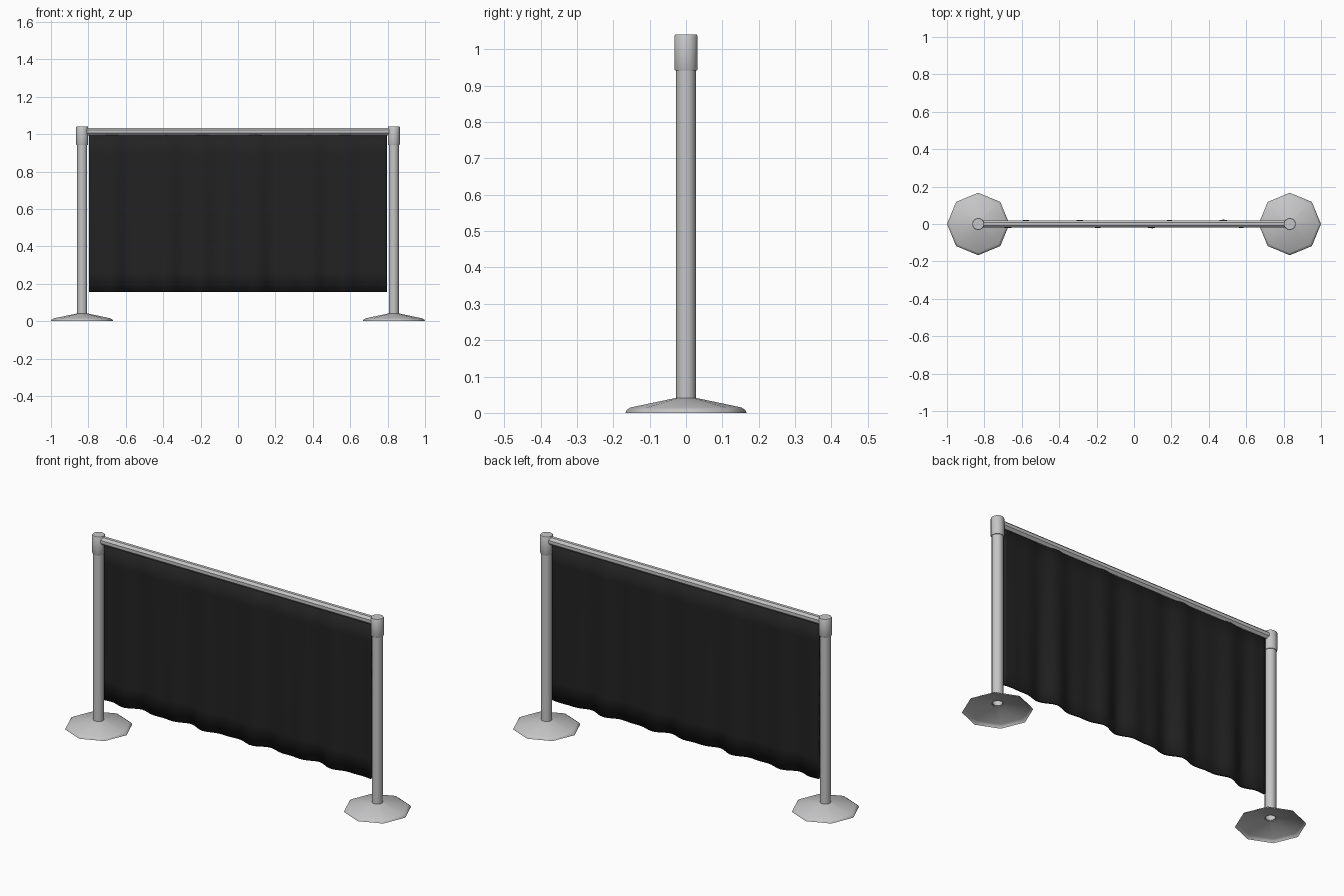
import bpy, bmesh, math

if "Cube" in bpy.data.objects:
    bpy.data.objects.remove(bpy.data.objects["Cube"])


def material(name, rgb):
    m = bpy.data.materials.new(name)
    m.diffuse_color = (*rgb, 1)
    m.use_nodes = True
    m.node_tree.nodes["Principled BSDF"].inputs["Base Color"].default_value = m.diffuse_color
    return m


METAL = material("grey metal", (0.56, 0.56, 0.57))
CLOTH = material("black cloth", (0.016, 0.016, 0.016))


def finish(name, bm, mat, angle):
    bmesh.ops.recalc_face_normals(bm, faces=bm.faces)
    me = bpy.data.meshes.new(name)
    bm.to_mesh(me)
    bm.free()
    me.materials.append(mat)
    ob = bpy.data.objects.new(name, me)
    bpy.context.collection.objects.link(ob)
    bpy.ops.object.select_all(action='DESELECT')
    bpy.context.view_layer.objects.active = ob
    ob.select_set(True)
    bpy.ops.object.shade_smooth_by_angle(angle=math.radians(angle))
    return ob


def lathe(name, x, profile, sides, angle, close_top=False):
    """Open surface of revolution about a vertical axis; profile is (r, z)."""
    bm = bmesh.new()
    rings = [[bm.verts.new((x + r * math.cos(2 * math.pi * i / sides),
                            r * math.sin(2 * math.pi * i / sides), z))
              for i in range(sides)] for r, z in profile]
    for a, b in zip(rings, rings[1:]):
        for i in range(sides):
            j = (i + 1) % sides
            bm.faces.new((a[i], a[j], b[j], b[i]))
    if close_top:
        bm.faces.new(rings[-1])
    return finish(name, bm, METAL, angle)


# Two stanchions: hollow domed foot, tube and cap
for side, x in (("left", -0.833), ("right", 0.833)):
    lathe(side + "_base", x,
          [(0.167, 0), (0.163, 0.008), (0.152, 0.015), (0.024, 0.042)], 8, 50)
    lathe(side + "_post", x, [(0.027, 0.038), (0.027, 0.96)], 16, 40)
    lathe(side + "_cap", x,
          [(0.026, 0.941), (0.030, 0.941), (0.032, 0.945), (0.032, 1.037),
           (0.030, 1.04)], 16, 40, True)

# Eight-sided top rail
bm = bmesh.new()
ends = []
for x in (-0.82, 0.82):
    ends.append([bm.verts.new((x, 0.0217 * math.cos(math.pi * (i + .5) / 4),
                               1.014 + 0.0217 * math.sin(math.pi * (i + .5) / 4)))
                 for i in range(8)])
    bm.faces.new(ends[-1])
for i in range(8):
    j = (i + 1) % 8
    bm.faces.new((ends[0][i], ends[0][j], ends[1][j], ends[1][i]))
finish("top_rail", bm, METAL, 30)

# Hanging banner: ripples grow toward the hem
W, NX, NZ, TOP, HEM = 0.797, 96, 8, 1.0, 0.157
bm = bmesh.new()


def ripple(x, t):
    wave = 0.011 * math.sin(24.5 * x + 2.7) + 0.007 * math.sin(41 * x + 0.6)
    fade = min(1, (W - abs(x)) / 0.08)
    return wave * fade * (0.3 + 0.7 * t)


grid = []
for k in range(NZ + 1):
    t = k / NZ
    row = []
    for i in range(NX + 1):
        x = -W + 2 * W * i / NX
        row.append(bm.verts.new((x, ripple(x, t), TOP + (HEM - TOP) * t)))
    grid.append(row)
for k in range(NZ):
    for i in range(NX):
        bm.faces.new((grid[k][i], grid[k][i + 1], grid[k + 1][i + 1], grid[k + 1][i]))
banner = finish("banner", bm, CLOTH, 60)
mod = banner.modifiers.new("cloth_thickness", 'SOLIDIFY')
mod.thickness = 0.012
mod.offset = 0
